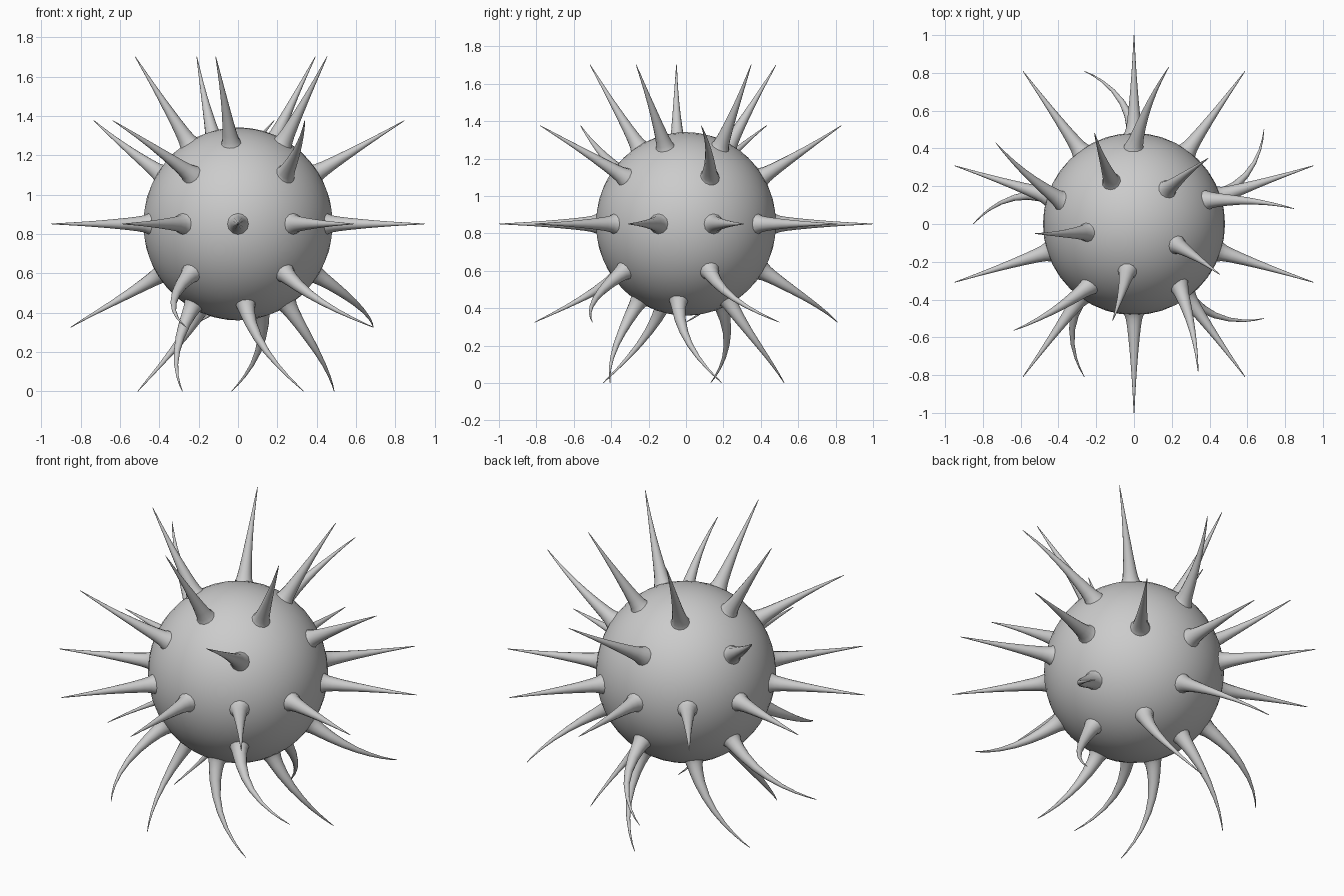
import bpy, bmesh, math
from mathutils import Vector

if "Cube" in bpy.data.objects:
    bpy.data.objects.remove(bpy.data.objects["Cube"])

CENTRE = Vector((0, 0, 0.851))
SIDES = 12
# spike profile: (distance from body centre, spike radius)
PROFILE = [(0.435, 0.072), (0.462, 0.063), (0.482, 0.051), (0.505, 0.043), (0.54, 0.037),
           (0.6, 0.030), (0.68, 0.0225), (0.76, 0.016), (0.84, 0.0105), (0.91, 0.0065),
           (0.96, 0.004), (1.0, 0.0015)]


def finish(name, bm):
    bmesh.ops.recalc_face_normals(bm, faces=bm.faces)
    for f in bm.faces:
        f.smooth = True
    me = bpy.data.meshes.new(name)
    bm.to_mesh(me)
    bm.free()
    ob = bpy.data.objects.new(name, me)
    bpy.context.collection.objects.link(ob)
    return ob


def axis_point(s, lat, start, swirl, power):
    u = max(0.0, (s - 0.48) / 0.52)
    az = math.radians(start + swirl * u ** power)
    return CENTRE + s * Vector((math.cos(lat) * math.cos(az), math.cos(lat) * math.sin(az), math.sin(lat)))


def add_spike(bm, lat, start, swirl, power):
    rings = []
    for s, r in PROFILE:
        p = axis_point(s, lat, start, swirl, power)
        t = (axis_point(s + 0.01, lat, start, swirl, power)
             - axis_point(s - 0.01, lat, start, swirl, power)).normalized()
        side = Vector((0, 0, 1)).cross(t).normalized()
        up = t.cross(side)
        rings.append([bm.verts.new(p + r * (math.cos(a) * side + math.sin(a) * up))
                      for a in (2 * math.pi * i / SIDES for i in range(SIDES))])
    for a, b in zip(rings, rings[1:]):
        for i in range(SIDES):
            j = (i + 1) % SIDES
            bm.faces.new((a[i], a[j], b[j], b[i]))
    bm.faces.new(rings[-1])


# round body
bm = bmesh.new()
bmesh.ops.create_icosphere(bm, subdivisions=4, radius=0.482)
for v in bm.verts:
    v.co.z *= 1.018
    v.co += CENTRE
finish("body", bm)

# spike rings: name, count, latitude, base azimuth, swirl to the tip, bend power
HIGH, MID = math.asin(0.8507), math.asin(0.5257)
for name, count, lat, start, swirl, power in [
        ("top_spikes", 5, HIGH, 46, -4.5, 0.9),
        ("upper_spikes", 5, MID, 18, -12.5, 0.85),
        ("equator_spikes", 10, 0, 18, 0, 1),
        ("lower_spikes", 5, -MID, 18, 18, 1.9),
        ("bottom_spikes", 5, -HIGH, 63, 30.5, 1.5)]:
    bm = bmesh.new()
    for k in range(count):
        add_spike(bm, lat, start + 360 * k / count, swirl, power)
    finish(name, bm)
